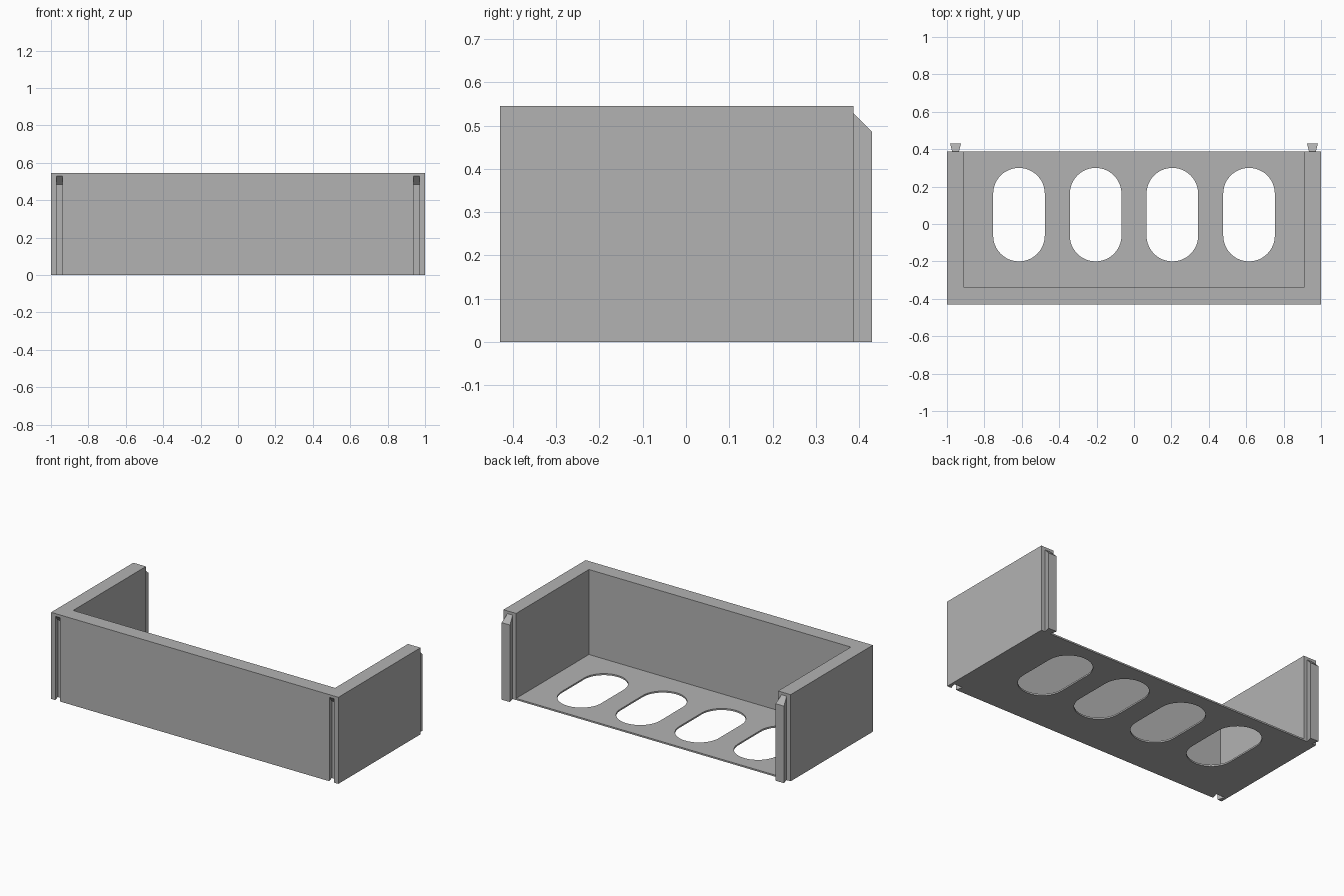
import bpy
import bmesh
import math

W, FRONT, BACK, H = 1.0, -0.43, 0.387, 0.545   # tray envelope
WALL_X, WALL_Y, FLOOR = 0.912, -0.337, 0.01    # cavity limits
RAIL_X, RAIL_DEPTH = 0.954, 0.043              # sliding joint

cube = bpy.data.objects.get("Cube")
if cube:
    bpy.data.objects.remove(cube, do_unlink=True)

grey = bpy.data.materials.new("light_grey")
grey.use_nodes = True
colour = (0.45, 0.45, 0.45, 1)
grey.diffuse_color = colour
grey.node_tree.nodes["Principled BSDF"].inputs["Base Color"].default_value = colour


def prism(name, outline, z0, z1):
    """Extrude an xy outline from z0 to z1; z1 may be a function of y."""
    top = z1 if callable(z1) else (lambda y: z1)
    bm = bmesh.new()
    low = [bm.verts.new((x, y, z0)) for x, y in outline]
    high = [bm.verts.new((x, y, top(y))) for x, y in outline]
    bm.faces.new(low[::-1])
    bm.faces.new(high)
    n = len(outline)
    for i in range(n):
        j = (i + 1) % n
        bm.faces.new((low[i], low[j], high[j], high[i]))
    bmesh.ops.recalc_face_normals(bm, faces=bm.faces)
    mesh = bpy.data.meshes.new(name)
    bm.to_mesh(mesh)
    bm.free()
    mesh.materials.append(grey)
    obj = bpy.data.objects.new(name, mesh)
    bpy.context.collection.objects.link(obj)
    return obj


def box(x0, x1, y0, y1):
    return [(x0, y0), (x1, y0), (x1, y1), (x0, y1)]


def slot(cx, y0, y1, r, steps=24):
    """Vertical rounded slot outline."""
    pts = []
    for cy, start in ((y1 - r, 0), (y0 + r, math.pi)):
        for i in range(steps + 1):
            a = start + math.pi * i / steps
            pts.append((cx + r * math.cos(a), cy + r * math.sin(a)))
    return pts


def dovetail(cx, y0, y1, w0, w1):
    return [(cx - w0, y0), (cx + w0, y0), (cx + w1, y1), (cx - w1, y1)]


# Tray body and the shapes cut from it
tray = prism("tray_body", box(-W, W, FRONT, BACK), 0, H)
cutters = [prism("cavity_cutter", box(-WALL_X, WALL_X, WALL_Y, 1), FLOOR, 1)]
for cx in (-0.615, -0.205, 0.205, 0.615):
    cutters.append(prism("slot_cutter", slot(cx, -0.2, 0.3, 0.138), -0.1, 0.1))

for side, name in ((1, "left"), (-1, "right")):
    # Grooves in the front with a sloping ceiling
    over = 0.01
    cutters.append(prism("groove_cutter",
                         dovetail(side * RAIL_X, FRONT - over, FRONT + RAIL_DEPTH, 0.0135, 0.03),
                         -0.1, lambda y: 0.528 - (y - FRONT)))
    # Matching rails on the back with a sloping top
    prism(name + "_back_rail",
          dovetail(side * RAIL_X, BACK, BACK + RAIL_DEPTH, 0.018, 0.029),
          0, lambda y: 0.528 - (y - BACK))

for cutter in cutters:
    mod = tray.modifiers.new("cut", "BOOLEAN")
    mod.operation = "DIFFERENCE"
    mod.solver = "EXACT"
    mod.object = cutter
    cutter.hide_render = True

# Bake the cuts and discard the cutters
bpy.context.view_layer.update()
graph = bpy.context.evaluated_depsgraph_get()
cut_mesh = bpy.data.meshes.new_from_object(tray.evaluated_get(graph))
tray.modifiers.clear()
tray.data = cut_mesh
for cutter in cutters:
    bpy.data.objects.remove(cutter, do_unlink=True)

# Smooth the slot ends, keep every corner sharp
bpy.ops.object.select_all(action="DESELECT")
tray.select_set(True)
bpy.context.view_layer.objects.active = tray
bpy.ops.object.shade_smooth_by_angle(angle=math.radians(30))
